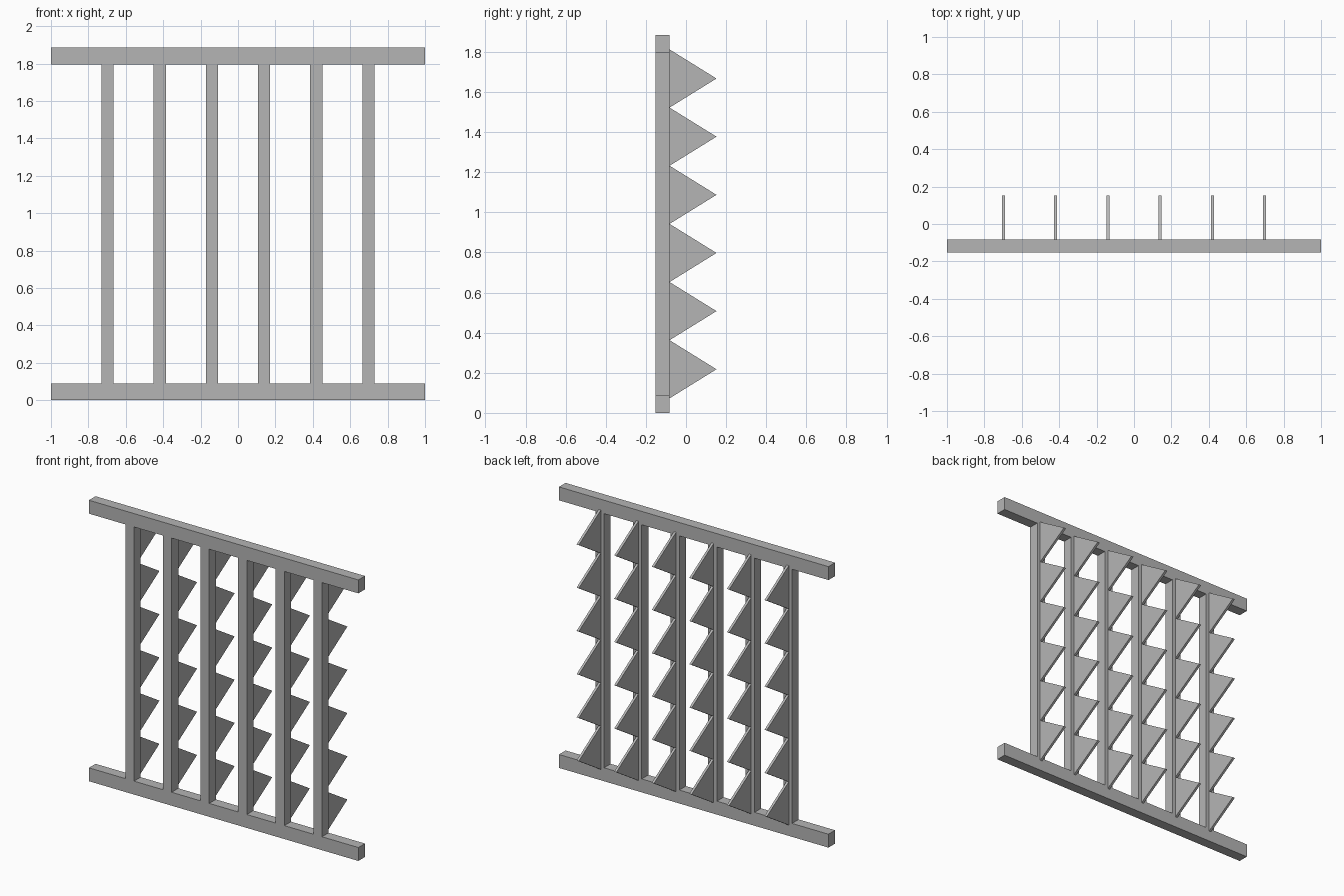
import bpy
import bmesh

cube = bpy.data.objects.get("Cube")
if cube:
    bpy.data.objects.remove(cube, do_unlink=True)

GREY = (0.46, 0.46, 0.46, 1.0)
steel = bpy.data.materials.new("plain grey")
steel.use_nodes = True
steel.diffuse_color = GREY
steel.node_tree.nodes["Principled BSDF"].inputs["Base Color"].default_value = GREY

FRONT, BACK, TIP = -0.152, -0.082, 0.152
HEIGHT, RAIL = 1.885, 0.09
BARS, SPACING, BAR_WIDTH = 6, 0.279, 0.065
TEETH, PITCH, THICKNESS = 6, 0.29, 0.016


def prism(bm, profile, x, width):
    """Extrude a (y, z) outline along x, centred on x."""
    verts = [bm.verts.new((x - width / 2, y, z)) for y, z in profile]
    face = bm.faces.new(verts)
    moved = bmesh.ops.extrude_face_region(bm, geom=[face])["geom"]
    new = [v for v in moved if isinstance(v, bmesh.types.BMVert)]
    bmesh.ops.translate(bm, verts=new, vec=(width, 0, 0))


def part(name, profiles, x, width):
    bm = bmesh.new()
    for profile in profiles:
        prism(bm, profile, x, width)
    bmesh.ops.recalc_face_normals(bm, faces=bm.faces[:])
    mesh = bpy.data.meshes.new(name)
    bm.to_mesh(mesh)
    bm.free()
    mesh.materials.append(steel)
    obj = bpy.data.objects.new(name, mesh)
    bpy.context.collection.objects.link(obj)
    return obj


def block(bottom, top):
    return [(FRONT, bottom), (BACK, bottom), (BACK, top), (FRONT, top)]


# Horizontal rails
part("bottom_rail", [block(0, RAIL)], 0, 2)
part("top_rail", [block(HEIGHT - RAIL, HEIGHT)], 0, 2)

# Triangular teeth stacked up the back of each bar
start = HEIGHT / 2 - TEETH * PITCH / 2
teeth = []
for i in range(TEETH):
    z = start + i * PITCH
    teeth.append([(BACK, z), (TIP, z + PITCH / 2), (BACK, z + PITCH)])

# Upright bars with their teeth
for i in range(BARS):
    x = (i - (BARS - 1) / 2) * SPACING
    part(f"upright_bar_{i + 1}", [block(RAIL, HEIGHT - RAIL)], x, BAR_WIDTH)
    part(f"teeth_{i + 1}", teeth, x, THICKNESS)
